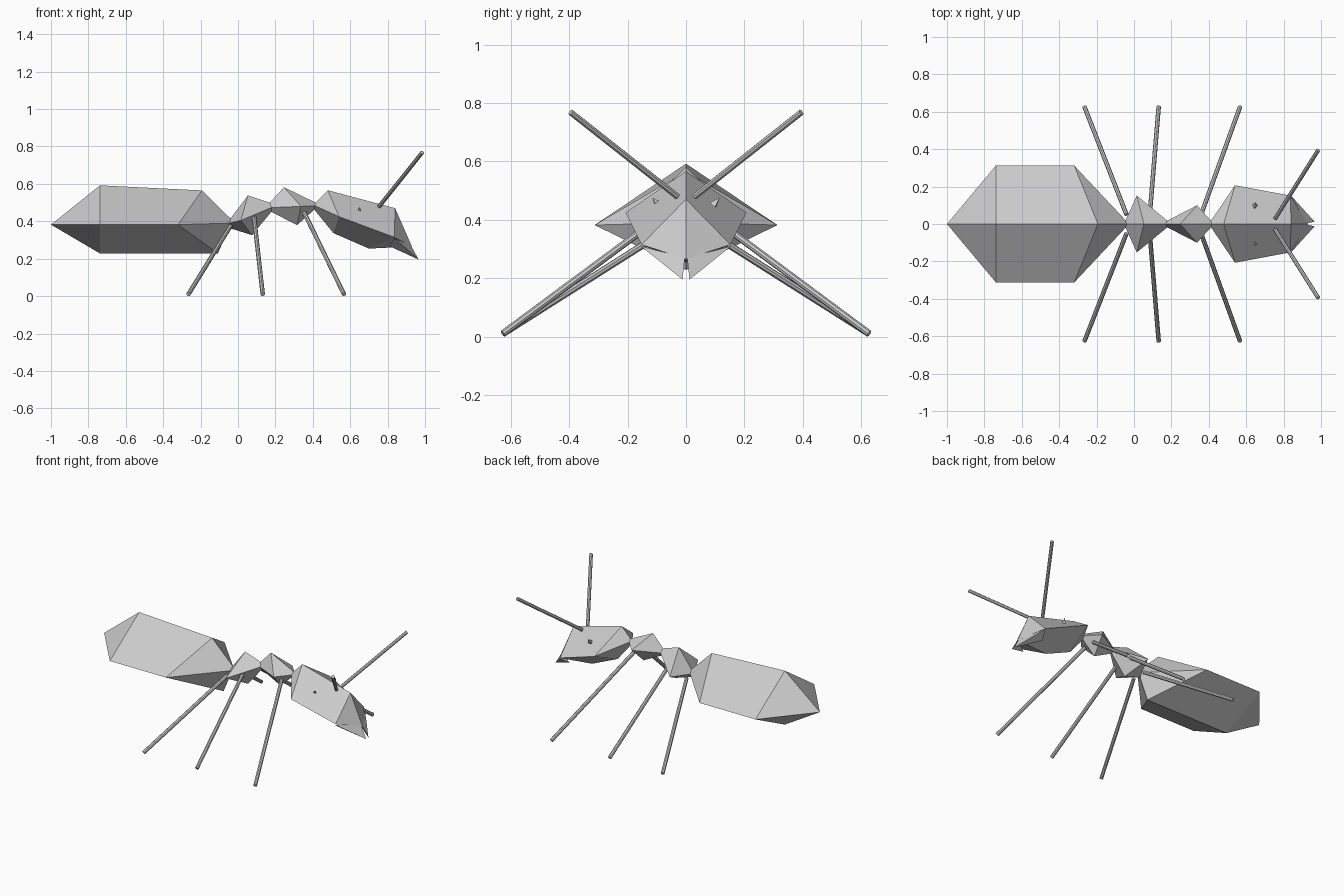
import bpy, bmesh
from mathutils import Vector

if "Cube" in bpy.data.objects:
    bpy.data.objects.remove(bpy.data.objects["Cube"])


def finish(name, bm):
    bmesh.ops.remove_doubles(bm, verts=bm.verts[:], dist=0.0005)
    bmesh.ops.recalc_face_normals(bm, faces=bm.faces[:])
    me = bpy.data.meshes.new(name)
    bm.to_mesh(me)
    bm.free()
    ob = bpy.data.objects.new(name, me)
    bpy.context.collection.objects.link(ob)
    return ob


def mirror(ob):
    m = ob.modifiers.new("Mirror", 'MIRROR')
    m.use_axis = (False, True, False)
    m.use_clip = False
    m.use_mirror_merge = False


def body(name, stations):
    """Loft diamond sections: top (x, z), side (x, y, z), bottom (x, z)."""
    bm = bmesh.new()
    rings = []
    for (tx, tz), (sx, sy, sz), (bx, bz) in stations:
        pts = [(tx, 0, tz), (sx, sy, sz), (bx, 0, bz), (sx, -sy, sz)]
        rings.append([bm.verts.new(p) for p in pts])
    for a, b in zip(rings, rings[1:]):
        for i in range(4):
            j = (i + 1) % 4
            bm.faces.new((a[i], a[j], b[j], b[i]))
    bm.faces.new(rings[0])
    bm.faces.new(rings[-1])
    bmesh.ops.remove_doubles(bm, verts=bm.verts[:], dist=0.0005)
    return finish(name, bm)


def tip(x, z):
    return ((x, z), (x, 0.0001, z), (x, z))


def rod(name, a, b, r=0.012):
    a, b = Vector(a), Vector(b)
    d = b - a
    bm = bmesh.new()
    bmesh.ops.create_cone(bm, cap_ends=True, segments=8, radius1=r, radius2=r, depth=d.length)
    rot = d.to_track_quat('Z', 'Y')
    for v in bm.verts:
        v.co = rot @ v.co + (a + b) / 2
    mirror(finish(name, bm))


# small waist joints shared by neighbouring body parts
J0 = ((-0.04, 0.415), (-0.045, 0.02, 0.39), (-0.05, 0.365))
J1 = ((0.17, 0.50), (0.178, 0.018, 0.473), (0.178, 0.45))
J2 = ((0.415, 0.50), (0.412, 0.018, 0.483), (0.408, 0.462))

# body
body("abdomen", [tip(-1, 0.382),
                 ((-0.738, 0.592), (-0.738, 0.313, 0.382), (-0.738, 0.228)),
                 ((-0.193, 0.565), (-0.32, 0.313, 0.382), (-0.107, 0.228)), J0])
body("rear_thorax", [J0, ((0.053, 0.538), (0.015, 0.152, 0.405), (0.075, 0.326)), J1])
body("front_thorax", [J1, ((0.246, 0.582), (0.337, 0.10, 0.48), (0.316, 0.38)), J2])
body("head", [J2, ((0.48, 0.566), (0.54, 0.207, 0.425), (0.51, 0.337)),
              ((0.84, 0.47), (0.835, 0.152, 0.315), (0.70, 0.254)), tip(0.93, 0.265)])

# mandibles
bm = bmesh.new()
A, B, C, T = [bm.verts.new(p) for p in ((0.837, 0.155, 0.31), (0.807, 0.09, 0.268),
                                        (0.925, 0.004, 0.27), (0.966, 0.012, 0.195))]
for f in ((A, B, C), (A, B, T), (B, C, T), (A, C, T)):
    bm.faces.new(f)
mirror(finish("mandibles", bm))

# eyes: little three-sided spikes
bm = bmesh.new()
bmesh.ops.create_cone(bm, cap_ends=True, segments=3, radius1=0.017, radius2=0, depth=0.035)
rot = Vector((0.1, 0.6, 0.8)).to_track_quat('Z', 'Y')
for v in bm.verts:
    v.co = rot @ v.co + Vector((0.648, 0.105, 0.462))
mirror(finish("eyes", bm))

# antennae and three pairs of legs
rod("antennae", (0.755, 0.03, 0.48), (0.985, 0.395, 0.768), 0.011)
rod("rear_legs", (-0.04, 0.05, 0.375), (-0.265, 0.627, 0.01))
rod("middle_legs", (0.085, 0.06, 0.43), (0.132, 0.627, 0.01))
rod("front_legs", (0.355, 0.04, 0.445), (0.567, 0.627, 0.01))
